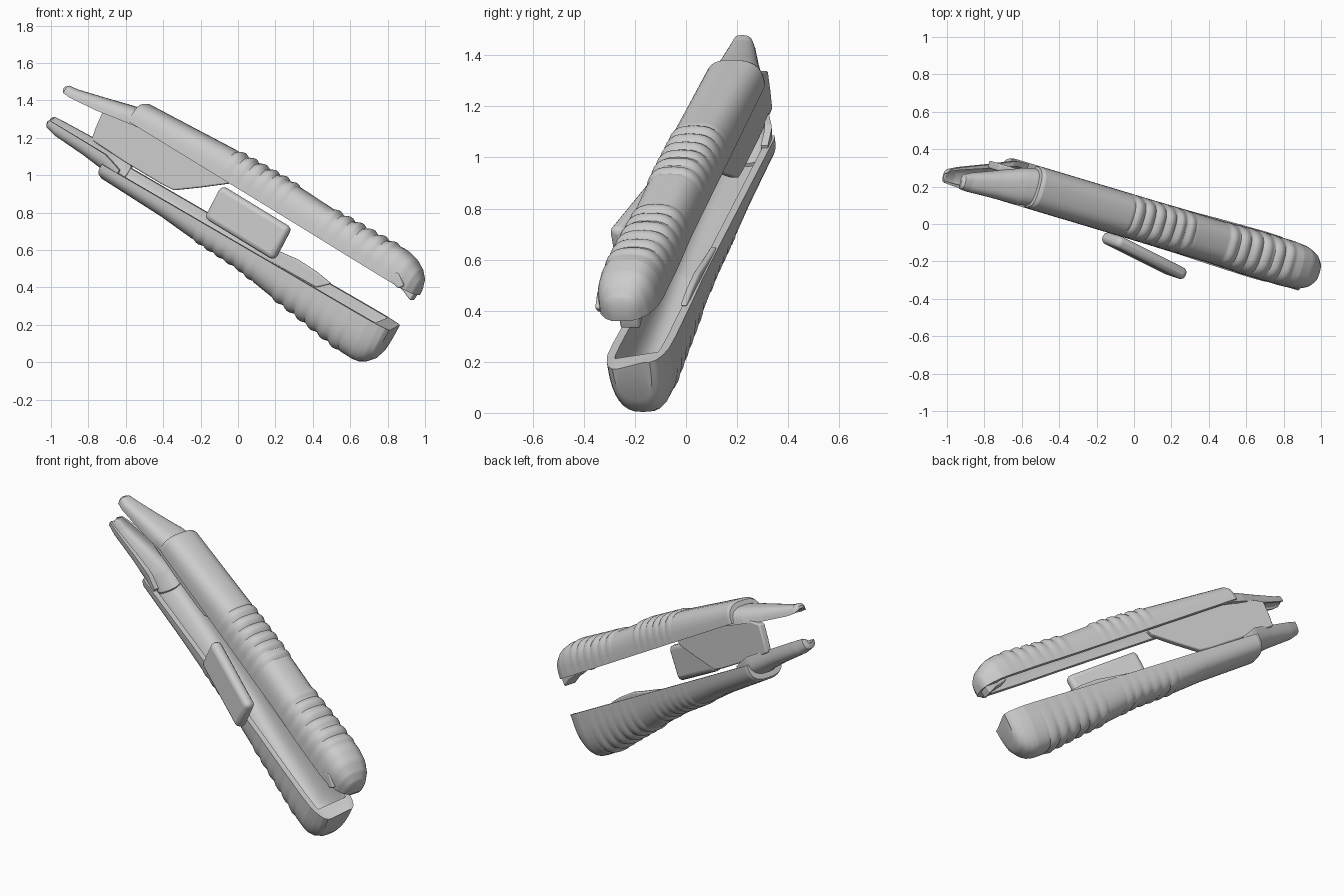
import bpy, bmesh, math
from mathutils import Vector, Matrix

if "Cube" in bpy.data.objects:
    bpy.data.objects.remove(bpy.data.objects["Cube"])

# Tool frame: h along the tool's vertical mid-plane, n across it, z up
CX, CY = 0.958, 0.287


def world(h, n, z):
    return Vector((h * CX + n * CY, 0.035 - h * CY + n * CX, z))


def finish(name, bm, bevel=0.0, angle=32):
    bmesh.ops.recalc_face_normals(bm, faces=bm.faces)
    me = bpy.data.meshes.new(name)
    bm.to_mesh(me)
    bm.free()
    ob = bpy.data.objects.new(name, me)
    bpy.context.collection.objects.link(ob)
    if bevel:
        m = ob.modifiers.new("round", 'BEVEL')
        m.width, m.segments = bevel, 3
    bpy.ops.object.select_all(action='DESELECT')
    ob.select_set(True)
    bpy.context.view_layer.objects.active = ob
    bpy.ops.object.shade_smooth_by_angle(angle=math.radians(angle))
    return ob


def lerp_station(st, s):
    for a, b in zip(st, st[1:]):
        if s <= b[0]:
            t = (s - a[0]) / (b[0] - a[0])
            return [x + (y - x) * t for x, y in zip(a, b)]
    return list(st[-1])


def channel(name, start, along, out, stations, ribs=(), steps=170, drift=0.0, tilt=0.0):
    """Loft a U-shaped shell; station = (s, rim offset, depth, half width, inner depth).
    drift bends the front sideways, tilt raises the far rim."""
    bm = bmesh.new()
    K = 16
    rings = []
    s0, s1 = stations[0][0], stations[-1][0]
    keys = sorted(set([s0 + (s1 - s0) * i / steps for i in range(steps + 1)] + [q[0] for q in stations]))
    keys = [k for i, k in enumerate(keys) if i == 0 or k - keys[i - 1] > 1e-5]
    for s in keys:
        _, u0, d, w, di = lerp_station(stations, s)
        bump = 0
        for a, b, count, amp in ribs:
            if a < s < b:
                bump = amp * (abs(math.sin(math.pi * count * (s - a) / (b - a))) - 0.4)
        side = -drift * max(0.0, -s) / 0.42
        outer, inner = [], []
        for i in range(K + 1):
            a = math.pi * i / K
            c, sn = math.cos(a), math.sin(a)
            cn = math.copysign(abs(c) ** 0.72, c)
            su = max(sn, 0) ** 0.72 if 0 < i < K else 0
            for lst, ww, dd in ((outer, w + bump * 0.4 * su, d + bump), (inner, w * 0.74, di)):
                u = u0 + dd * su - tilt * (cn + 1) / 2 * (1 - su if dd > 0 else 1)
                p = world(start[0] + along[0] * s + out[0] * u, cn * ww + side,
                          start[1] + along[1] * s + out[1] * u)
                lst.append(bm.verts.new(p))
        rings.append(outer + inner[::-1])
    n = len(rings[0])
    for r, q in zip(rings, rings[1:]):
        for i in range(n):
            j = (i + 1) % n
            bm.faces.new((r[i], r[j], q[j], q[i]))
    for r in (rings[0], rings[-1]):
        for i in range(K):
            bm.faces.new((r[i], r[i + 1], r[n - 2 - i], r[n - 1 - i]))
    return finish(name, bm)


def plate(name, pts, n0, n1, bevel=0.008):
    """Extrude a front-view (x, z) outline across the tool."""
    bm = bmesh.new()
    shift = (n0 + n1) / 2 * CY
    vs = [bm.verts.new(world((x - shift) / CX, n0, z)) for x, z in pts]
    f = bm.faces.new(vs)
    g = bmesh.ops.extrude_face_region(bm, geom=[f])
    move = world(0, n1, 0) - world(0, n0, 0)
    bmesh.ops.translate(bm, vec=move, verts=[v for v in g['geom'] if isinstance(v, bmesh.types.BMVert)])
    return finish(name, bm, bevel)


# Upper grip and its front tongue
UA, UT, UU = (-0.564, 1.28), (0.862, -0.506), (0.506, 0.862)
channel("upper_grip", UA, UT, UU, [
    (-0.02, 0, 0.105, 0.112, 0.07), (0.0, 0, 0.118, 0.118, 0.08), (0.585, 0, 0.155, 0.118, 0.12),
    (0.86, 0, 0.165, 0.118, 0.13), (1.17, 0, 0.155, 0.118, 0.12), (1.40, 0, 0.164, 0.125, 0.13),
    (1.64, 0, 0.174, 0.125, 0.13), (1.70, 0, 0.162, 0.12, 0.10), (1.72, 0, 0.155, 0.115, 0.0),
    (1.765, 0, 0.13, 0.098, 0.0), (1.80, 0, 0.095, 0.07, 0.0), (1.818, 0, 0.05, 0.04, 0.0)],
    [(0.56, 0.96, 6, 0.015), (1.17, 1.6, 6, 0.015)])
channel("upper_tongue", UA, UT, UU, [
    (-0.42, -0.04, 0.018, 0.018, 0.004), (-0.405, -0.052, 0.045, 0.04, 0.01),
    (-0.36, -0.055, 0.052, 0.052, 0.015), (-0.2, -0.04, 0.075, 0.078, 0.035),
    (-0.08, -0.02, 0.085, 0.1, 0.045), (0.06, 0, 0.095, 0.108, 0.05)], steps=30, drift=0.085)

# Lower grip and its front tongue
LA, LT, LU = (-0.71, 1.05), (0.874, -0.487), (-0.487, -0.874)
channel("lower_grip", LA, LT, LU, [
    (-0.02, 0, 0.07, 0.112, 0.04), (0.0, 0, 0.08, 0.118, 0.05), (0.387, 0, 0.096, 0.118, 0.065),
    (0.642, 0, 0.12, 0.118, 0.085), (0.884, 0, 0.133, 0.118, 0.10), (1.15, 0, 0.175, 0.12, 0.14),
    (1.316, 0, 0.197, 0.125, 0.16), (1.595, 0, 0.24, 0.13, 0.19), (1.69, 0, 0.243, 0.128, 0.16),
    (1.72, 0, 0.238, 0.122, 0.0), (1.75, 0, 0.222, 0.115, 0.0), (1.785, 0, 0.185, 0.1, 0.0),
    (1.803, 0, 0.14, 0.078, 0.0)],
    [(0.6, 1.0, 6, 0.009), (1.13, 1.6, 6, 0.014)], tilt=0.03)
channel("lower_tongue", LA, LT, LU, [
    (-0.40, -0.05, 0.015, 0.018, 0.004), (-0.39, -0.062, 0.045, 0.04, 0.012),
    (-0.33, -0.062, 0.062, 0.055, 0.03), (-0.15, -0.058, 0.075, 0.085, 0.045),
    (-0.03, -0.055, 0.09, 0.108, 0.06), (0.08, -0.02, 0.085, 0.112, 0.06)],
    steps=30, drift=0.08, tilt=0.02)

# Web joining the two grips, raised lip on the far rim, and the end hooks
plate("web", [(-0.72, 1.34), (-0.755, 1.26), (-0.78, 1.19), (-0.6, 1.07), (-0.4, 0.95), (-0.34, 0.92),
              (-0.2, 0.935), (-0.05, 0.955), (-0.02, 0.98), (-0.3, 1.16), (-0.54, 1.32)], 0.03, 0.07)
plate("rim_lip", [(0.1, 0.65), (0.24, 0.585), (0.32, 0.55), (0.42, 0.485), (0.5, 0.42), (0.42, 0.40), (0.1, 0.58)],
      0.085, 0.112)
plate("end_hook", [(0.83, 0.44), (0.89, 0.385), (0.93, 0.33), (0.975, 0.40), (0.98, 0.47), (0.9, 0.52)],
      -0.015, 0.065)
plate("end_tab", [(0.78, 0.47), (0.86, 0.395), (0.89, 0.41), (0.86, 0.48)], -0.122, -0.09)

# Locking latch beside the grips
ax = Vector((0.36, -0.18, -0.22)).normalized()
up = Vector((0.09, -0.03, 0.17))
up = (up - ax * up.dot(ax)).normalized()
m = Matrix((ax, up.cross(ax), up)).transposed().to_4x4()
m.translation = Vector((0.055, -0.17, 0.745))
bm = bmesh.new()
bmesh.ops.create_cube(bm, size=1, matrix=m @ Matrix.Diagonal((0.47, 0.065, 0.2, 1)))
finish("latch", bm, 0.027)
